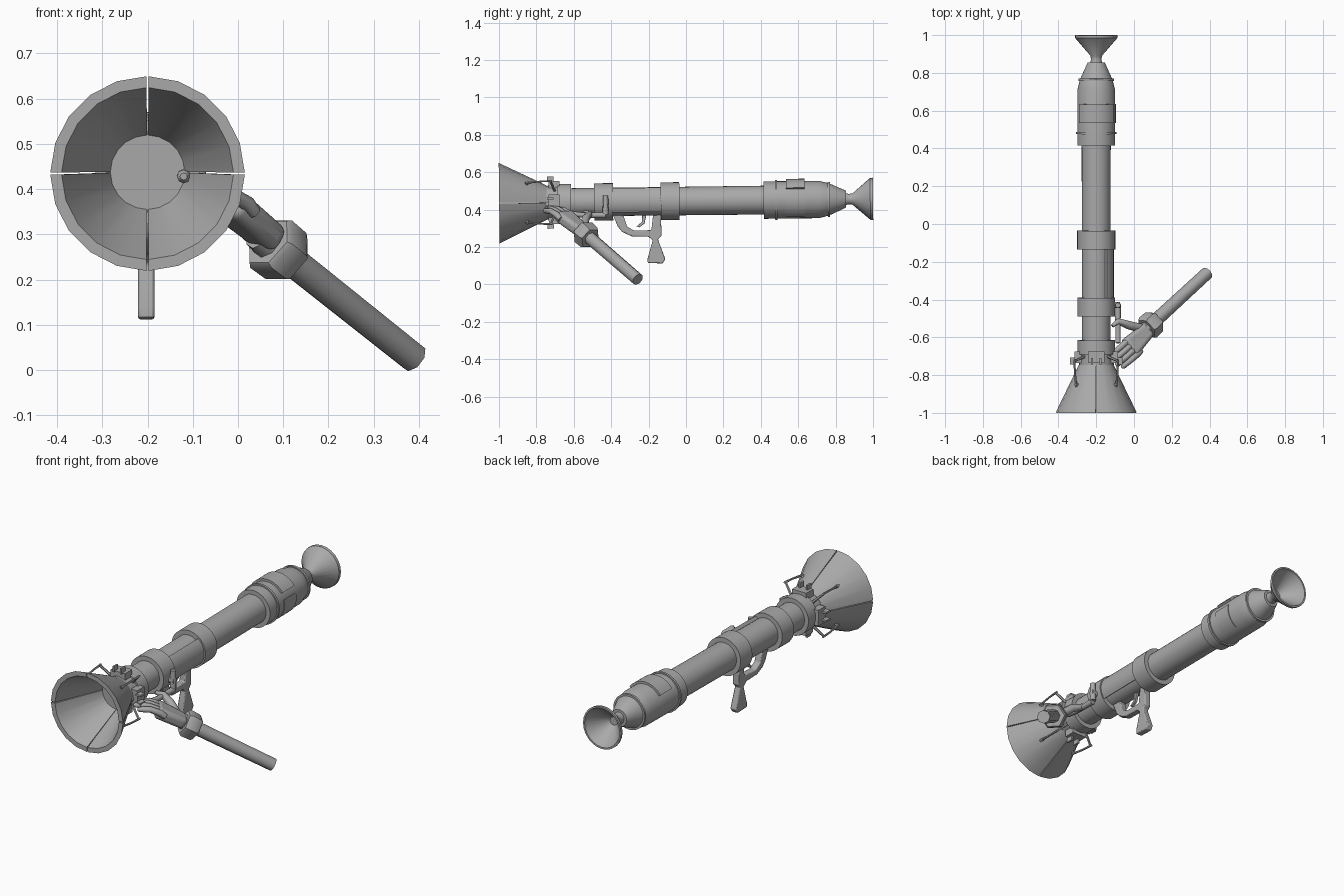
import bpy, bmesh
from math import radians, cos, sin
from mathutils import Matrix, Vector

if "Cube" in bpy.data.objects:
    bpy.data.objects.remove(bpy.data.objects["Cube"])

grey = bpy.data.materials.new("plain grey")
grey.use_nodes = True
colour = (0.4, 0.4, 0.4, 1)
grey.diffuse_color = colour
grey.node_tree.nodes["Principled BSDF"].inputs["Base Color"].default_value = colour

# The barrel runs along local y and rises slightly toward the rear
GUN = Matrix.Translation((-0.2, 0, 0.446)) @ Matrix.Rotation(0.0115, 4, 'X')


def finish(ob, angle=35):
    bpy.ops.object.select_all(action='DESELECT')
    bpy.context.view_layer.objects.active = ob
    ob.select_set(True)
    bpy.ops.object.shade_smooth_by_angle(angle=radians(angle))


def to_object(name, bm, matrix=None, bevel=0):
    bmesh.ops.remove_doubles(bm, verts=bm.verts, dist=1e-5)
    bmesh.ops.recalc_face_normals(bm, faces=bm.faces)
    if matrix:
        bm.transform(matrix)
    me = bpy.data.meshes.new(name)
    bm.to_mesh(me)
    bm.free()
    me.materials.append(grey)
    ob = bpy.data.objects.new(name, me)
    bpy.context.collection.objects.link(ob)
    if bevel:
        mod = ob.modifiers.new("Bevel", 'BEVEL')
        mod.width, mod.segments = bevel, 2
    finish(ob)
    return ob


def polar(r, deg, y):
    return Vector((r * cos(radians(deg)), y, r * sin(radians(deg))))


def lathe(name, profile, sides=32, start=0, sweep=360, closed=False):
    """Sweep a (y, radius) profile round the barrel axis."""
    bm = bmesh.new()
    rows = [[bm.verts.new(polar(r, start + sweep * i / sides, y)) for y, r in profile]
            for i in range(sides + 1)]
    n = len(profile)
    for a, b in zip(rows, rows[1:]):
        for j in range(n if closed else n - 1):
            k = (j + 1) % n
            bm.faces.new((a[j], a[k], b[k], b[j]))
    if sweep < 360:
        bm.faces.new(rows[0])
        bm.faces.new(rows[-1])
    bmesh.ops.dissolve_degenerate(bm, dist=1e-5, edges=bm.edges)
    return to_object(name, bm, GUN)


def ring(name, y0, y1, outer, inner=0.06):
    return lathe(name, [(y0, inner), (y0, outer), (y1, outer), (y1, inner)], closed=True)


def arc_plate(name, y0, y1, r0, r1, start, sweep):
    return lathe(name, [(y0, r0), (y0, r1), (y1, r1), (y1, r0)], 10, start, sweep, True)


def slab(name, outline, x, width, bevel=0.005):
    """Side outline of (y, z) points given thickness across x."""
    bm = bmesh.new()
    face = bm.faces.new([bm.verts.new((x - width / 2, y, z)) for y, z in outline])
    ext = bmesh.ops.extrude_face_region(bm, geom=[face])
    moved = [v for v in ext["geom"] if isinstance(v, bmesh.types.BMVert)]
    bmesh.ops.translate(bm, verts=moved, vec=(width, 0, 0))
    return to_object(name, bm, bevel=bevel)


def box(name, size, matrix, bevel=0, segments=2):
    bm = bmesh.new()
    bmesh.ops.create_cube(bm, size=1)
    bm.transform(Matrix.Diagonal((*size, 1)))
    return to_object(name, bm, matrix, bevel)


def rod(name, points, radii, resolution=2):
    """Round rod through points, with a radius at each one."""
    cu = bpy.data.curves.new(name, 'CURVE')
    cu.dimensions = '3D'
    cu.bevel_depth, cu.bevel_resolution, cu.use_fill_caps = 1, resolution, True
    sp = cu.splines.new('POLY')
    sp.points.add(len(points) - 1)
    for p, co, r in zip(sp.points, points, radii):
        p.co, p.radius = (*co, 1), r
    cu.materials.append(grey)
    ob = bpy.data.objects.new(name, cu)
    bpy.context.collection.objects.link(ob)
    bpy.ops.object.select_all(action='DESELECT')
    bpy.context.view_layer.objects.active = ob
    ob.select_set(True)
    bpy.ops.object.convert(target='MESH')
    finish(bpy.context.object, 50)
    return ob


# Barrel and its collars
lathe("barrel", [(-0.75, 0), (-0.75, 0.08), (-0.68, 0.08), (-0.68, 0.075), (0.44, 0.077), (0.44, 0)])
ring("hinge_collar", -0.75, -0.68, 0.09)
ring("front_collar", -0.69, -0.615, 0.099)
ring("middle_collar", -0.49, -0.39, 0.1)
ring("rear_collar", -0.135, -0.035, 0.101)
arc_plate("side_panel", -0.4, -0.13, 0.07, 0.093, -38, 90)

# Rear housing, its bands and raised plate
lathe("rear_housing", [(0.415, 0), (0.415, 0.1), (0.71, 0.1), (0.765, 0.086),
                       (0.845, 0.05), (0.855, 0.045), (0.855, 0)])
ring("front_band", 0.476, 0.488, 0.107)
ring("rear_band", 0.758, 0.77, 0.094)
arc_plate("top_plate", 0.535, 0.635, 0.095, 0.112, 35, 110)
arc_plate("lower_plate", 0.535, 0.635, 0.095, 0.104, -60, 75)

# Hollow exhaust funnel
lathe("exhaust_funnel", [(0.84, 0), (0.84, 0.034), (0.87, 0.028), (0.89, 0.03), (0.985, 0.112),
                         (1, 0.113), (1, 0.104), (0.985, 0.1), (0.9, 0.022), (0.9, 0)], 24)

# Muzzle cone in four petals, each with a hinge tab and a diagonal strut
for k in range(4):
    lathe(f"muzzle_petal_{k}", [(-0.745, 0.092), (-0.999, 0.215), (-0.999, 0.19), (-0.745, 0.08)],
          5, 90 * k + 0.7, 88.6, True)
    tab = GUN @ Matrix.Rotation(radians(90 * k), 4, 'Y')
    box(f"hinge_block_{k}", (0.085, 0.06, 0.04), tab @ Matrix.Translation((0, -0.705, 0.095)))
    for side in (-1, 1):
        box(f"hinge_ear_{k}_{side}", (0.01, 0.035, 0.03),
            tab @ Matrix.Translation((side * 0.022, -0.725, 0.125)))
    angle = 45 + 90 * k
    post = [GUN @ polar(r, angle, y) for r, y in ((0.085, -0.70), (0.165, -0.725))]
    rod(f"strut_post_{k}", post, (0.008, 0.006), 1)
    link = [GUN @ polar(r, angle, y) for r, y in ((0.163, -0.715), (0.16, -0.78), (0.15, -0.86))]
    rod(f"strut_link_{k}", link, (0.006, 0.005, 0.006), 1)
    pin = [GUN @ polar(r, angle, -0.85) for r in (0.13, 0.157)]
    rod(f"strut_pin_{k}", pin, (0.008, 0.008), 1)

# Trigger guard with pistol grip, and the trigger
slab("grip_and_guard", [(-0.39, 0.37), (-0.365, 0.31), (-0.34, 0.28), (-0.29, 0.257), (-0.2, 0.255),
                        (-0.178, 0.235), (-0.205, 0.14), (-0.205, 0.115), (-0.125, 0.112),
                        (-0.11, 0.135), (-0.15, 0.24), (-0.13, 0.26), (-0.135, 0.38),
                        (-0.175, 0.38), (-0.185, 0.29), (-0.28, 0.288), (-0.315, 0.31),
                        (-0.335, 0.37)], -0.203, 0.036)
slab("trigger", [(-0.235, 0.38), (-0.235, 0.335), (-0.265, 0.31), (-0.25, 0.305),
                 (-0.222, 0.325), (-0.21, 0.38)], -0.203, 0.015, 0.002)

# Side handle
rod("handle_mount", [(-0.14, -0.43, 0.42), (-0.075, -0.43, 0.42)], (0.016, 0.016))
rod("handle_post", [(-0.085, -0.43, 0.475), (-0.085, -0.43, 0.375)], (0.014, 0.016))
rod("handle_bar", [(-0.085, -0.43, 0.37), (-0.085, -0.55, 0.37), (-0.085, -0.63, 0.38)],
    (0.016, 0.014, 0.014))

# Forearm and cuff
end, cuff = Vector((0.389, -0.258, 0.027)), Vector((0.09, -0.533, 0.265))
d = (cuff - end).normalized()
rod("forearm", [end, cuff], (0.034, 0.036))
rod("cuff", [cuff - d * 0.037, cuff - d * 0.026, cuff + d * 0.026, cuff + d * 0.037],
    (0.06, 0.068, 0.07, 0.062), 1)

# Hand axes: d along the fingers, s across the knuckles, n out of the back
s = Vector((0.64, -0.76, -0.09))
s = (s - d * s.dot(d)).normalized()
n = d.cross(s)
knuckle = Vector((-0.01, -0.655, 0.367))
wrist = cuff + d * 0.02
rod("wrist", [wrist, wrist + d * 0.05], (0.042, 0.036))

# Palm, narrowing toward the wrist
frame = Matrix((d, s, n)).transposed().to_4x4()
palm = box("palm", (0.17, 0.118, 0.062),
           Matrix.Translation(wrist.lerp(knuckle, 0.6)) @ frame, 0.022)
for v in palm.data.vertices:
    along = (v.co - wrist.lerp(knuckle, 0.6)).dot(d)
    if along < 0:
        v.co -= s * (v.co - wrist).dot(s) * 0.3
palm.modifiers["Bevel"].segments = 4

# Fingers and thumb
for i, length in enumerate((0.11, 0.13, 0.13, 0.11)):
    base = knuckle + s * (i - 1.5) * 0.029
    pts = [base - d * 0.03, base + n * 0.006, base + d * length * 0.5,
           base + d * length * 0.93 - n * 0.024, base + d * length - n * 0.03]
    rod(f"finger_{i}", pts, (0.015, 0.018, 0.016, 0.014, 0.007))
rod("thumb", [wrist + d * 0.04 - s * 0.02, (-0.03, -0.535, 0.355), (-0.085, -0.515, 0.375),
              (-0.115, -0.54, 0.39)], (0.024, 0.022, 0.018, 0.009))

# Small peg inside the muzzle
rod("muzzle_peg", [(-0.12, -0.73, 0.43), (-0.12, -0.775, 0.428), (-0.12, -0.785, 0.428)],
    (0.015, 0.015, 0.008))
